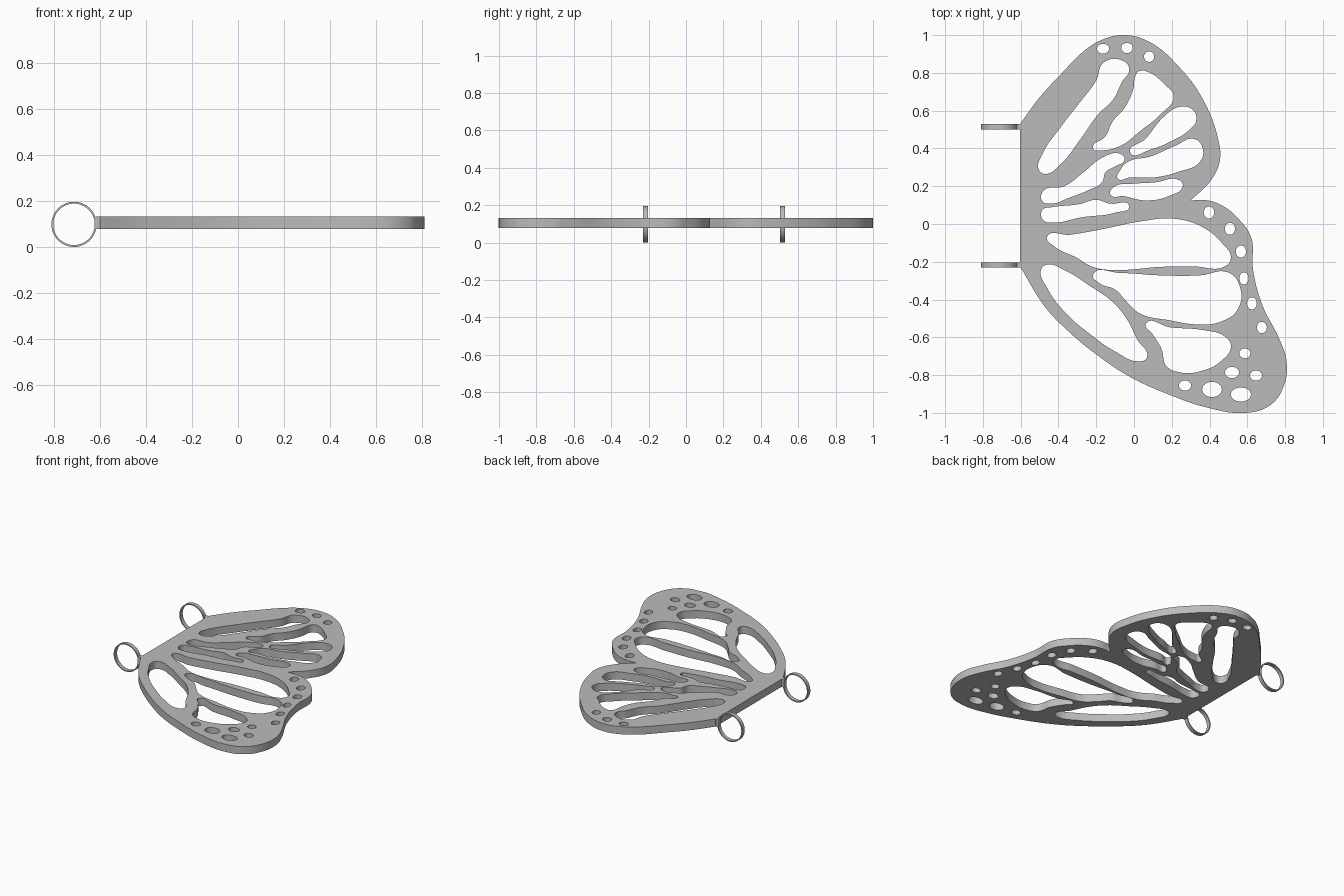
import bpy, bmesh, math

grey = bpy.data.materials.new("plain grey")
grey.diffuse_color = (0.5, 0.5, 0.5, 1)

Z_MID, HALF = 0.105, 0.027

curve = bpy.data.curves.new("wing", 'CURVE')
curve.dimensions = '2D'
curve.fill_mode = 'BOTH'
curve.extrude = HALF
curve.resolution_u = 7


def loop(points, corners=()):
    """Closed smooth outline; loops inside the first one become holes."""
    s = curve.splines.new('BEZIER')
    s.bezier_points.add(len(points) - 1)
    for i, (p, co) in enumerate(zip(s.bezier_points, points)):
        p.co = (*co, 0)
        p.handle_left_type = p.handle_right_type = 'VECTOR' if i in corners else 'AUTO'
    s.use_cyclic_u = True


def spot(x, y, rx, ry):
    loop([(x + rx, y), (x, y + ry), (x - rx, y), (x, y - ry)])


# Wing silhouette, straight along the hinge side
loop([(-0.603, -0.225), (-0.603, 0.53), (-0.50, 0.67), (-0.39, 0.79), (-0.26, 0.92),
      (-0.17, 0.975), (-0.06, 1.0), (0.07, 0.97), (0.24, 0.83), (0.37, 0.65),
      (0.445, 0.45), (0.455, 0.34), (0.41, 0.235), (0.30, 0.125), (0.39, 0.125),
      (0.48, 0.09), (0.56, 0.02), (0.62, -0.07), (0.63, -0.24), (0.68, -0.43),
      (0.77, -0.61), (0.808, -0.73), (0.79, -0.865), (0.72, -0.96), (0.59, -1.0),
      (0.40, -0.975), (0.19, -0.905), (-0.02, -0.81), (-0.18, -0.705),
      (-0.34, -0.575), (-0.47, -0.44)], corners=(0, 1, 13))

# Upper wing cells
loop([(-0.16, 0.855), (-0.20, 0.76), (-0.29, 0.64), (-0.39, 0.51), (-0.485, 0.37),
      (-0.505, 0.29), (-0.47, 0.265), (-0.39, 0.315), (-0.29, 0.44), (-0.19, 0.58),
      (-0.11, 0.66), (-0.065, 0.75), (-0.025, 0.82), (-0.06, 0.865)])
loop([(0.03, 0.81), (0.085, 0.80), (0.16, 0.74), (0.21, 0.675), (0.14, 0.58),
      (0.03, 0.49), (-0.07, 0.415), (-0.17, 0.39), (-0.217, 0.40), (-0.15, 0.465),
      (-0.115, 0.54), (-0.05, 0.615), (-0.005, 0.71), (0.01, 0.79)])
loop([(-0.02, 0.378), (0.06, 0.45), (0.16, 0.57), (0.24, 0.62), (0.31, 0.605),
      (0.33, 0.55), (0.295, 0.50), (0.19, 0.435), (0.09, 0.395)])
loop([(0.32, 0.45), (0.22, 0.415), (0.085, 0.357), (-0.03, 0.33), (-0.07, 0.29),
      (-0.085, 0.24), (-0.02, 0.247), (0.11, 0.247), (0.24, 0.278), (0.345, 0.325),
      (0.365, 0.395)])
loop([(-0.48, 0.175), (-0.37, 0.20), (-0.26, 0.28), (-0.17, 0.35), (-0.075, 0.372),
      (-0.05, 0.34), (-0.10, 0.305), (-0.15, 0.275), (-0.17, 0.22), (-0.24, 0.18),
      (-0.34, 0.14), (-0.44, 0.108), (-0.485, 0.12)])
loop([(-0.125, 0.157), (-0.10, 0.20), (-0.02, 0.212), (0.11, 0.22), (0.24, 0.232),
      (0.258, 0.20), (0.19, 0.15), (0.06, 0.125), (-0.05, 0.147)])
loop([(-0.485, 0.075), (-0.44, 0.088), (-0.29, 0.105), (-0.20, 0.128), (-0.13, 0.108),
      (-0.025, 0.095), (-0.10, 0.06), (-0.28, 0.035), (-0.42, 0.008), (-0.48, 0.02)])

# Lower wing cells
loop([(-0.46, -0.067), (-0.34, -0.057), (-0.18, -0.03), (0.03, 0.013), (0.21, 0.028),
      (0.35, -0.01), (0.465, -0.10), (0.513, -0.18), (0.48, -0.225), (0.32, -0.225),
      (0.14, -0.227), (-0.07, -0.243), (-0.21, -0.23), (-0.31, -0.175), (-0.42, -0.12)])
loop([(-0.217, -0.268), (-0.07, -0.26), (0.14, -0.272), (0.35, -0.272), (0.50, -0.257),
      (0.56, -0.33), (0.55, -0.45), (0.465, -0.515), (0.35, -0.532), (0.19, -0.51),
      (0.03, -0.473), (-0.04, -0.41), (-0.10, -0.347), (-0.18, -0.315)])
loop([(0.063, -0.527), (0.19, -0.547), (0.375, -0.563), (0.48, -0.595), (0.513, -0.648),
      (0.465, -0.722), (0.35, -0.78), (0.24, -0.785), (0.17, -0.75), (0.147, -0.664),
      (0.10, -0.585)])
loop([(-0.492, -0.24), (-0.46, -0.215), (-0.365, -0.246), (-0.23, -0.33), (-0.116, -0.41),
      (-0.037, -0.505), (0.016, -0.61), (0.069, -0.706), (0.03, -0.727), (-0.10, -0.675),
      (-0.23, -0.585), (-0.365, -0.468), (-0.455, -0.347)])

# Small spots along the margin
spot(-0.164, 0.928, 0.032, 0.026)
spot(-0.037, 0.932, 0.03, 0.027)
spot(0.08, 0.886, 0.027, 0.028)
spot(0.397, 0.061, 0.028, 0.032)
spot(0.508, -0.025, 0.027, 0.032)
spot(0.566, -0.146, 0.027, 0.032)
spot(0.582, -0.288, 0.024, 0.032)
spot(0.624, -0.42, 0.026, 0.032)
spot(0.677, -0.548, 0.026, 0.03)
spot(0.587, -0.685, 0.029, 0.026)
spot(0.519, -0.786, 0.037, 0.03)
spot(0.646, -0.802, 0.032, 0.027)
spot(0.27, -0.855, 0.032, 0.027)
spot(0.413, -0.876, 0.052, 0.04)
spot(0.566, -0.903, 0.053, 0.037)

wing = bpy.data.objects.new("wing", curve)
bpy.context.collection.objects.link(wing)
wing.location.z = Z_MID
bpy.context.view_layer.objects.active = wing
wing.select_set(True)
bpy.ops.object.convert(target='MESH')
wing = bpy.context.object
bm = bmesh.new()
bm.from_mesh(wing.data)
bmesh.ops.remove_doubles(bm, verts=bm.verts, dist=0.0001)
bmesh.ops.recalc_face_normals(bm, faces=bm.faces)
bm.to_mesh(wing.data)
bm.free()
wing.data.materials.clear()
wing.data.materials.append(grey)
bpy.ops.object.shade_smooth_by_angle(angle=math.radians(30))


def ring(name, y, width=0.027, r_out=0.098, r_in=0.09, n=64):
    """Flat band ring whose axis runs along y."""
    bm = bmesh.new()
    rows = []
    for i in range(n):
        a = 2 * math.pi * i / n
        rows.append([bm.verts.new((r * math.cos(a), s * width / 2, r * math.sin(a)))
                     for r, s in ((r_out, -1), (r_out, 1), (r_in, 1), (r_in, -1))])
    for i in range(n):
        a, b = rows[i], rows[(i + 1) % n]
        for j in range(4):
            k = (j + 1) % 4
            bm.faces.new((a[j], a[k], b[k], b[j]))
    bmesh.ops.recalc_face_normals(bm, faces=bm.faces)
    me = bpy.data.meshes.new(name)
    bm.to_mesh(me)
    bm.free()
    me.materials.append(grey)
    ob = bpy.data.objects.new(name, me)
    bpy.context.collection.objects.link(ob)
    ob.location = (-0.712, y, 0.098)
    bpy.ops.object.select_all(action='DESELECT')
    ob.select_set(True)
    bpy.context.view_layer.objects.active = ob
    bpy.ops.object.shade_smooth_by_angle(angle=math.radians(30))


def tab(name, y):
    """Short bridge from the ring to the hinge edge."""
    bpy.ops.mesh.primitive_cube_add(size=1, location=(-0.609, y, Z_MID))
    ob = bpy.context.object
    ob.name = name
    ob.scale = (0.02, 0.027, 2 * HALF)
    ob.data.materials.append(grey)


for side, y in (("rear", 0.515), ("front", -0.217)):
    ring(side + "_ring", y)
    tab(side + "_ring_tab", y)
